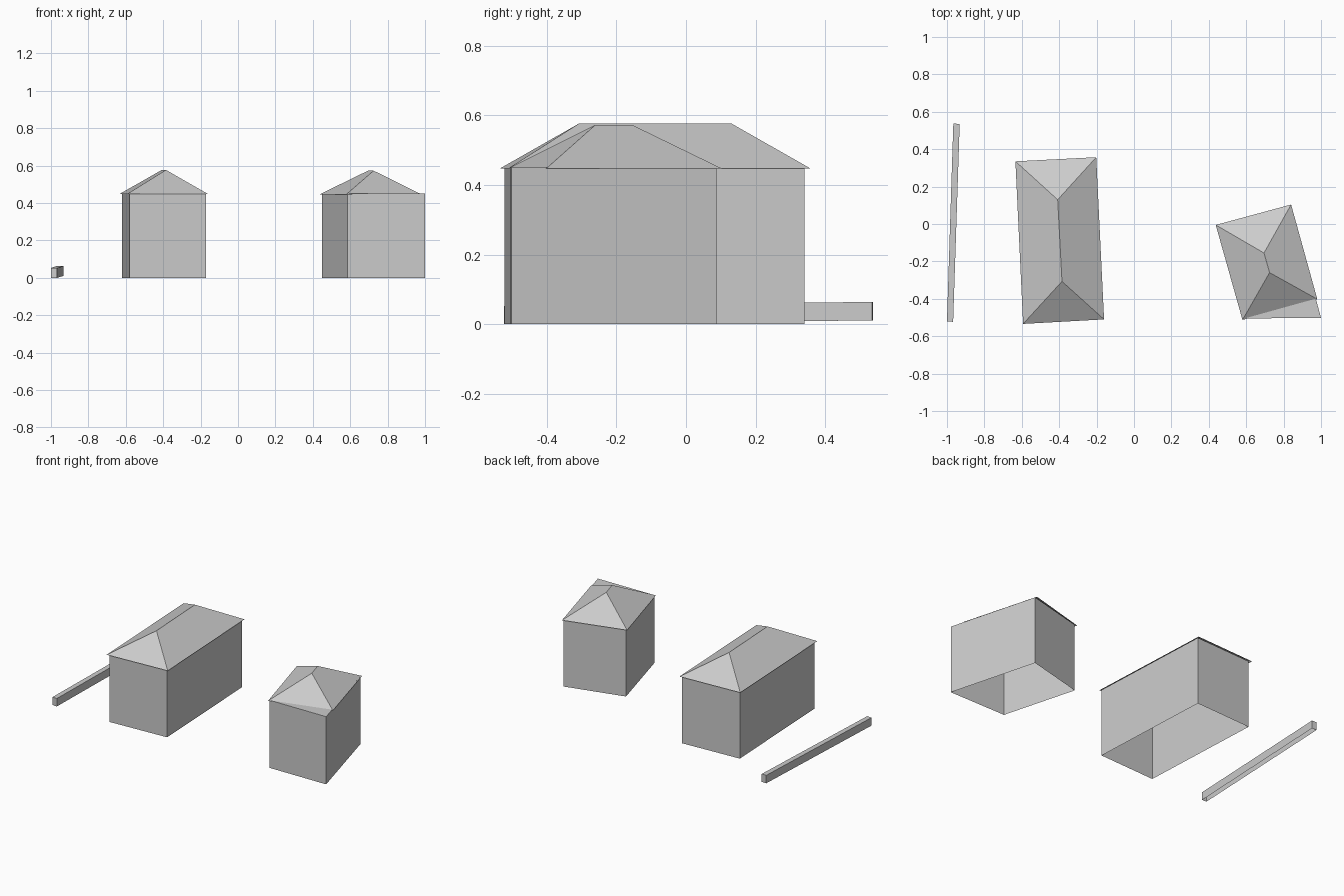
import bpy

if "Cube" in bpy.data.objects:
    bpy.data.objects.remove(bpy.data.objects["Cube"])


def add_mesh(name, verts, faces):
    mesh = bpy.data.meshes.new(name)
    mesh.from_pydata(verts, [], faces)
    mesh.update()
    obj = bpy.data.objects.new(name, mesh)
    bpy.context.collection.objects.link(obj)
    return obj


def block(name, outline, bottoms, tops):
    """Open-bottomed block over a counter-clockwise outline."""
    verts = [(x, y, z) for (x, y), z in zip(outline, bottoms)]
    verts += [(x, y, z) for (x, y), z in zip(outline, tops)]
    n = len(outline)
    faces = [(i, (i + 1) % n, (i + 1) % n + n, i + n) for i in range(n)]
    faces.append(tuple(range(n, 2 * n)))
    return add_mesh(name, verts, faces)


def hip_roof(name, eaves, eave_z, ridge, ridge_z):
    """Eaves: front left, front right, back right, back left; ridge: front, back."""
    verts = [(x, y, eave_z) for x, y in eaves]
    verts += [(x, y, ridge_z) for x, y in ridge]
    return add_mesh(name, verts, [(0, 1, 4), (1, 2, 5, 4), (2, 3, 5), (3, 0, 4, 5)])


# Long house
block("long_house_walls",
      [(-0.58, -0.522), (-0.17, -0.502), (-0.21, 0.34), (-0.62, 0.32)],
      [0] * 4, [0.45] * 4)
hip_roof("long_house_roof",
         [(-0.593, -0.534), (-0.16, -0.51), (-0.202, 0.357), (-0.634, 0.335)], 0.448,
         [(-0.385, -0.307), (-0.408, 0.13)], 0.577)

# Small house, with a skewed front wall
block("small_house_walls",
      [(0.585, -0.505), (1.0, -0.502), (0.84, 0.087), (0.45, -0.012)],
      [0] * 4, [0.45] * 4)
hip_roof("small_house_roof",
         [(0.58, -0.513), (0.98, -0.402), (0.84, 0.104), (0.437, -0.005)], 0.447,
         [(0.725, -0.26), (0.695, -0.155)], 0.573)

# Low boundary wall, rising slightly to the back
block("boundary_wall",
      [(-1.0, -0.521), (-0.967, -0.523), (-0.932, 0.535), (-0.966, 0.537)],
      [0, 0, 0.011, 0.011], [0.053, 0.053, 0.064, 0.064])
